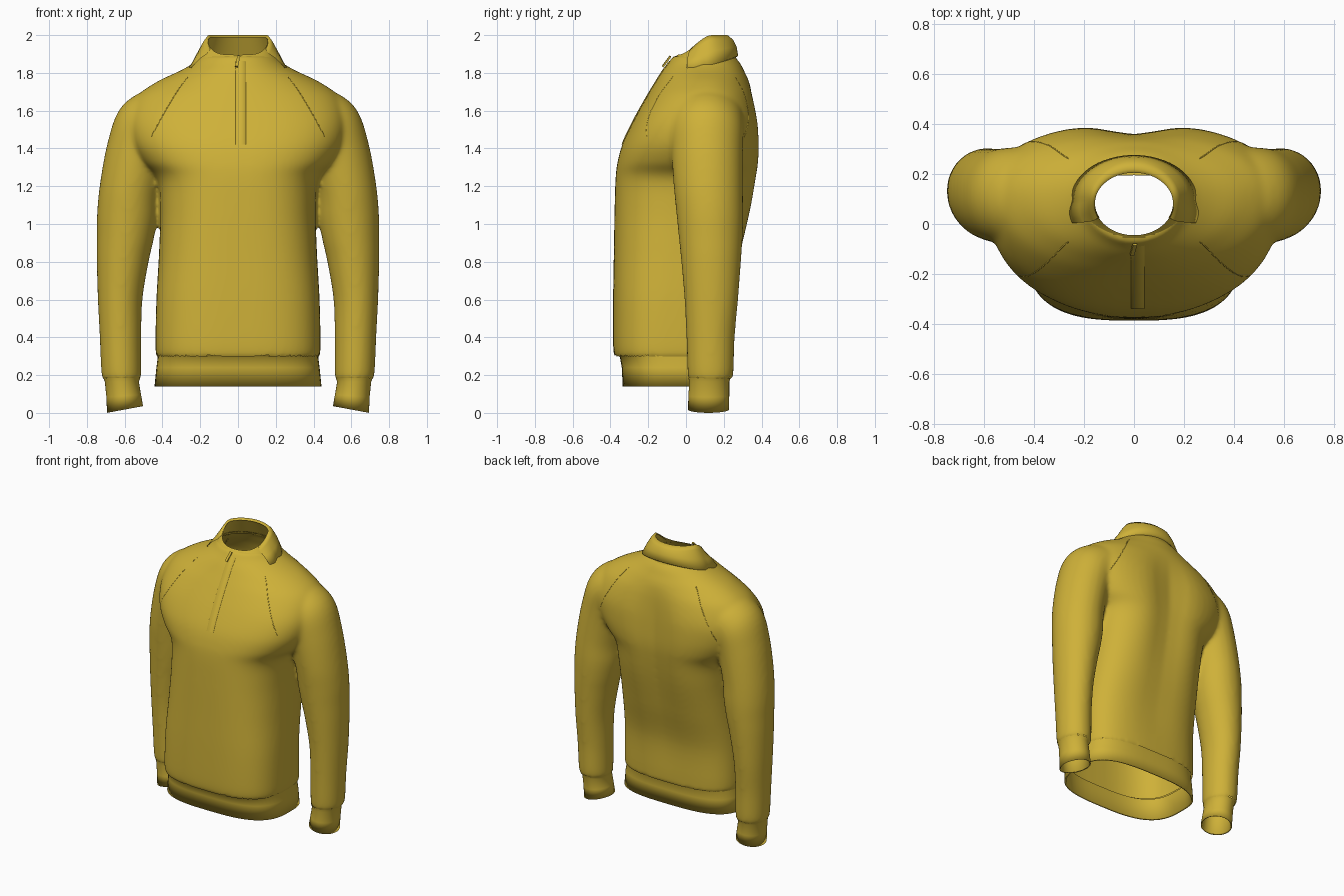
import bpy, bmesh, math
from mathutils import Vector

if "Cube" in bpy.data.objects:
    bpy.data.objects.remove(bpy.data.objects["Cube"])

gold = bpy.data.materials.new("mustard_fabric")
gold.diffuse_color = (0.62, 0.44, 0.04, 1)
gold.use_nodes = True
gold.node_tree.nodes["Principled BSDF"].inputs["Base Color"].default_value = gold.diffuse_color
N = 64


def make(name, verts, faces):
    me = bpy.data.meshes.new(name)
    me.from_pydata(verts, [], faces)
    bm = bmesh.new()
    bm.from_mesh(me)
    bmesh.ops.recalc_face_normals(bm, faces=bm.faces)
    bm.to_mesh(me)
    bm.free()
    me.materials.append(gold)
    ob = bpy.data.objects.new(name, me)
    bpy.context.collection.objects.link(ob)
    me.shade_smooth()
    return ob


def loft(name, rings, cap=False, closed=True):
    n = len(rings[0])
    verts = [v for r in rings for v in r]
    faces = [(i * n + j, i * n + (j + 1) % n, (i + 1) * n + (j + 1) % n, (i + 1) * n + j)
             for i in range(len(rings) - 1) for j in range(n if closed else n - 1)]
    if cap:
        faces += [tuple(range(n)), tuple(range(len(verts) - n, len(verts)))]
    return make(name, verts, faces)


def smooth_rows(rows, steps=5):
    # Catmull-Rom interpolation between rows of section parameters
    out = []
    for i in range(len(rows) - 1):
        p0, p1, p2, p3 = rows[max(i - 1, 0)], rows[i], rows[i + 1], rows[min(i + 2, len(rows) - 1)]
        for s in range(steps):
            t = s / steps
            out.append([b + 0.5 * t * (c - a + t * (2 * a - 5 * b + 4 * c - d + t * (3 * (b - c) + d - a)))
                        for a, b, c, d in zip(p0, p1, p2, p3)])
    return out + [list(rows[-1])]


def spow(v, n):
    return math.copysign(abs(v) ** (2 / n), v)


def body_ring(z, hw, front, back, n, dip):
    # rounded box section, with a shallow hollow along the spine
    yc = 0.45 * front + 0.55 * back
    ring = []
    for k in range(N):
        a = 2 * math.pi * k / N
        x, s = hw * spow(math.cos(a), n), spow(math.sin(a), n)
        y = yc + s * ((back - yc) if s > 0 else (yc - front))
        if s > 0:
            y -= dip * math.exp(-(x / 0.14) ** 2)
        ring.append((x, y, z))
    return ring


def sleeve_ring(x, y, z, rx, ry, tilt, side):
    t = math.radians(tilt)
    return [(side * (x + rx * math.cos(a) * math.cos(t)), y + ry * math.sin(a),
             z + rx * math.cos(a) * math.sin(t))
            for a in (2 * math.pi * k / N for k in range(N))]


# Torso sections: height, half width, front, back, squareness, spine hollow
torso = [(0.29, 0.432, -0.378, 0.225, 3.0, 0.0), (0.36, 0.437, -0.386, 0.226, 3.0, 0.0),
         (0.60, 0.432, -0.386, 0.238, 2.9, 0.01), (0.85, 0.418, -0.382, 0.30, 2.8, 0.02),
         (1.08, 0.412, -0.378, 0.36, 2.7, 0.035), (1.24, 0.43, -0.373, 0.39, 2.6, 0.04),
         (1.33, 0.51, -0.362, 0.40, 2.55, 0.042), (1.43, 0.565, -0.334, 0.40, 2.55, 0.042),
         (1.55, 0.58, -0.277, 0.39, 2.5, 0.035), (1.67, 0.54, -0.21, 0.364, 2.2, 0.015),
         (1.75, 0.435, -0.162, 0.335, 2.0, 0.0),
         (1.81, 0.31, -0.125, 0.308, 2.0, 0.0), (1.85, 0.24, -0.095, 0.288, 2.0, 0.0),
         (1.89, 0.20, -0.07, 0.255, 2.0, 0.0)]
body = loft("sweater_body", [body_ring(*r) for r in smooth_rows(torso)], cap=True)

# Sleeve sections: centre, radii across and along depth, tilt
arm = [(0.615, 0.128, 0.17, 0.100, 0.114, 0), (0.618, 0.13, 0.22, 0.106, 0.122, 0),
       (0.622, 0.13, 0.40, 0.110, 0.128, 0), (0.624, 0.134, 0.60, 0.118, 0.142, 0),
       (0.611, 0.133, 0.80, 0.137, 0.158, 2), (0.598, 0.131, 0.92, 0.150, 0.168, 4),
       (0.587, 0.127, 1.04, 0.160, 0.176, 7),
       (0.574, 0.119, 1.18, 0.160, 0.182, 11), (0.535, 0.112, 1.37, 0.168, 0.189, 24),
       (0.485, 0.11, 1.50, 0.180, 0.196, 46), (0.36, 0.108, 1.565, 0.18, 0.20, 64),
       (0.22, 0.108, 1.58, 0.17, 0.18, 80)]
sleeves = [loft("sleeve", [sleeve_ring(*r, s) for r in smooth_rows(arm)], cap=True) for s in (1, -1)]

# Fuse torso and sleeves into one soft garment
bpy.ops.object.select_all(action='DESELECT')
for ob in sleeves + [body]:
    ob.select_set(True)
bpy.context.view_layer.objects.active = body
bpy.ops.object.join()
rem = body.modifiers.new("fuse", 'REMESH')
rem.mode, rem.voxel_size = 'VOXEL', 0.013
sm = body.modifiers.new("soften", 'SMOOTH')
sm.factor, sm.iterations = 0.5, 12
for m in ("fuse", "soften"):
    bpy.ops.object.modifier_apply(modifier=m)

# Open the neck, the waist and the wrists
bm = bmesh.new()
bm.from_mesh(body.data)
cut = []
for f in bm.faces:
    c, nz = f.calc_center_median(), f.normal.z
    waist = nz < -0.6 and c.z < (0.33 if abs(c.x) < 0.47 else 0.21)
    neck = c.z > 1.85 and (c.x / 0.185) ** 2 + ((c.y - 0.095) / 0.15) ** 2 < 1
    if waist or neck:
        cut.append(f)
bmesh.ops.delete(bm, geom=cut, context='FACES')
bm.to_mesh(body.data)
bm.free()
body.data.shade_smooth()
if not body.data.materials:
    body.data.materials.append(gold)

# Waistband, tucked under the torso edge
band = [(0.31, 0.425, -0.368, 0.215, 3.0, 0), (0.295, 0.425, -0.35, 0.208, 3.0, 0),
        (0.24, 0.432, -0.34, 0.21, 3.0, 0), (0.14, 0.442, -0.335, 0.21, 3.0, 0),
        (0.143, 0.43, -0.323, 0.198, 3.0, 0), (0.29, 0.412, -0.335, 0.195, 3.0, 0)]
loft("waistband", [body_ring(*r) for r in band])

# Cuffs, slanted at the wrist
cuff = [(0.615, 0.125, 0.185, 0.098, 0.112, 0), (0.615, 0.123, 0.165, 0.090, 0.106, 0),
        (0.605, 0.121, 0.09, 0.092, 0.108, -4), (0.598, 0.119, 0.018, 0.097, 0.109, -10.5),
        (0.598, 0.119, 0.023, 0.088, 0.10, -10), (0.612, 0.123, 0.17, 0.082, 0.098, 0)]
for side, label in ((1, "left"), (-1, "right")):
    loft("cuff_" + label, [sleeve_ring(*r, side) for r in cuff])


# Collar stand: ring that rises from the throat to the nape
def neck_pt(a, rx, ry, yc, z):
    return (rx * math.sin(a), yc - ry * math.cos(a), z)


def rise(a):
    t = min(1, max(0, (1 - math.cos(a)) / 1.4))
    return t * t * (3 - 2 * t)


stand = []
for u in range(7):
    w = u / 6
    stand.append([neck_pt(a, 0.215 - 0.057 * w, 0.18 - 0.052 * w, 0.095 - 0.012 * w,
                          1.862 + w * (0.034 + 0.094 * rise(a)))
                  for a in (2 * math.pi * k / N for k in range(N))])
loft("collar_stand", stand)

# Turned-down collar flap, shorter at the nape, ending in two points at the front
flap = []
for k in range(49):
    a = math.radians(62 + (360 - 124) * k / 48)
    back = max(0, -math.cos(a))
    tip = max(0, math.cos(a)) / 0.47
    h = 1.892 + 0.108 * rise(a)
    low = 1.83 + 0.06 * back
    flap.append([neck_pt(a, 0.156, 0.122, 0.083, h - 0.012),
                 neck_pt(a, 0.166, 0.135, 0.085, h),
                 neck_pt(a, 0.185, 0.162, 0.088, h - 0.025),
                 neck_pt(a, 0.218 + 0.012 * tip, 0.178, 0.09, 0.45 * h + 0.55 * low),
                 neck_pt(a, 0.253 + 0.027 * tip, 0.182 + 0.01 * tip, 0.094, low),
                 neck_pt(a, 0.241 + 0.027 * tip, 0.170 + 0.01 * tip, 0.094, low - 0.008)])
loft("collar_flap", flap, closed=False)


# Parts laid on the garment surface
def surface(x, z, back=False):
    d = -1 if back else 1
    hit, p, nrm, _ = body.ray_cast(Vector((x, -2 * d, z)), Vector((0, d, 0)))
    return (p, nrm) if hit else (Vector((x, 0, z)), Vector((0, -d, 0)))


# Zip placket
strip = []
for i in range(25):
    z = 1.86 - 0.44 * i / 24
    row = []
    for x, lift in ((-0.014, -0.003), (-0.01, 0.003), (0.015, 0.004), (0.04, 0.003), (0.044, -0.003)):
        p, nrm = surface(x, z)
        row.append(tuple(p + nrm * lift))
    strip.append(row)
loft("zip_placket", strip, closed=False)

# Zip pull
p, nrm = surface(0, 1.85)
bpy.ops.mesh.primitive_cube_add(size=1, location=p + nrm * 0.01 + Vector((-0.002, 0, 0.005)),
                                rotation=(math.radians(-36), math.radians(12), 0))
pull = bpy.context.object
pull.name = "zip_pull"
pull.scale = (0.016, 0.01, 0.07)
pull.data.materials.append(gold)

# Raglan seams, front and back
for side in (1, -1):
    for back in (False, True):
        cu = bpy.data.curves.new("raglan_seam", 'CURVE')
        cu.dimensions, cu.bevel_depth, cu.bevel_resolution = '3D', 0.003, 1
        sp = cu.splines.new('POLY')
        sp.points.add(19)
        for i, pt in enumerate(sp.points):
            t = i / 19
            p, nrm = surface(side * (0.26 + 0.2 * t), 1.78 - 0.32 * t ** 1.2, back)
            pt.co = (*(p - nrm * 0.0015), 1)
        cu.materials.append(gold)
        ob = bpy.data.objects.new("raglan_seam", cu)
        bpy.context.collection.objects.link(ob)
